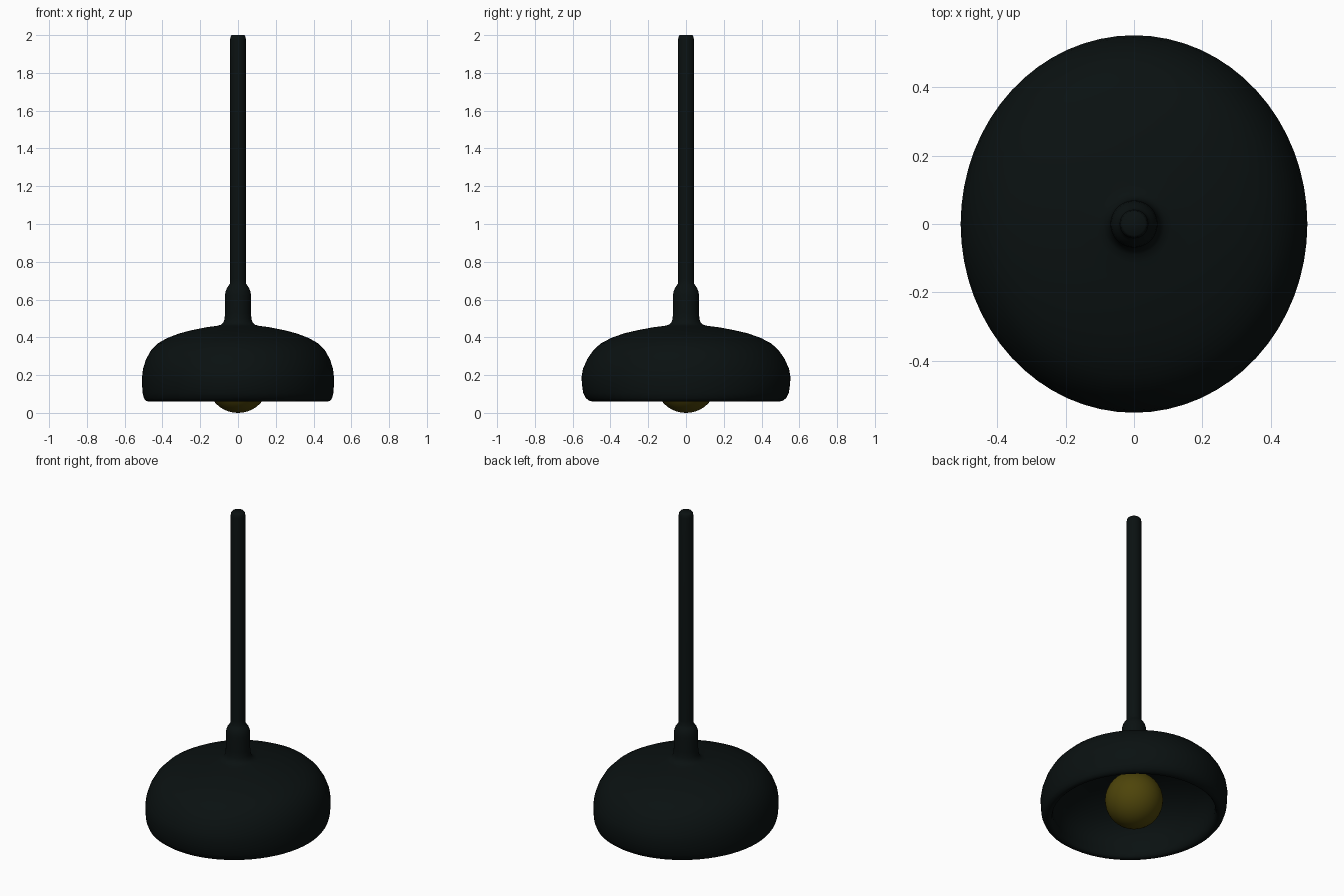
import bpy, bmesh, math

if "Cube" in bpy.data.objects:
    bpy.data.objects.remove(bpy.data.objects["Cube"])


def material(name, color):
    m = bpy.data.materials.new(name)
    m.diffuse_color = (*color, 1)
    m.use_nodes = True
    m.node_tree.nodes["Principled BSDF"].inputs["Base Color"].default_value = m.diffuse_color
    return m


def lathe(name, rings, mat, sides=48):
    """Loft elliptical rings (rx, ry, z); a zero radius makes a pole."""
    bm = bmesh.new()
    loops = []
    for rx, ry, z in rings:
        if rx == 0:
            loops.append([bm.verts.new((0, 0, z))] * sides)
        else:
            loops.append([bm.verts.new((rx * math.cos(2 * math.pi * i / sides),
                                        ry * math.sin(2 * math.pi * i / sides), z))
                          for i in range(sides)])
    for a, b in zip(loops, loops[1:]):
        for i in range(sides):
            j = (i + 1) % sides
            bm.faces.new(dict.fromkeys((a[i], a[j], b[j], b[i])))
    bmesh.ops.recalc_face_normals(bm, faces=bm.faces)
    me = bpy.data.meshes.new(name)
    bm.to_mesh(me)
    bm.free()
    ob = bpy.data.objects.new(name, me)
    bpy.context.collection.objects.link(ob)
    me.materials.append(mat)
    bpy.ops.object.select_all(action='DESELECT')
    ob.select_set(True)
    bpy.context.view_layer.objects.active = ob
    bpy.ops.object.shade_smooth_by_angle(angle=math.radians(60))
    return ob


dark = material("dark_metal", (0.003, 0.0055, 0.0055))
amber = material("amber_glass", (0.075, 0.058, 0.003))

# hollow dome, collar and hanging rod in one outline, from inside to outside
inner = [(0, 0, .40), (.15, .155, .392), (.25, .265, .37), (.34, .365, .325),
         (.40, .43, .27), (.433, .475, .21), (.443, .485, .15), (.442, .48, .11)]
rim = [(.445, .477, .088), (.452, .48, .07), (.463, .486, .062), (.475, .495, .06),
       (.488, .511, .064), (.498, .53, .078)]
outer = [(.505, .544, .105), (.508, .551, .15), (.508, .553, .19), (.503, .546, .232),
         (.487, .523, .284), (.461, .492, .33), (.423, .45, .369), (.373, .395, .397),
         (.31, .328, .421), (.24, .25, .439), (.17, .175, .453), (.11, .112, .461),
         (.09, .09, .467), (.078, .078, .478), (.071, .071, .497), (.069, .069, .53)]
stem = [(r, r, z) for r, z in [(.069, .62), (.066, .642), (.059, .66), (.05, .673),
                               (.043, .684), (.042, .71), (.042, 1.975), (.039, 1.993),
                               (.033, 2.0), (0, 2.0)]]
lathe("lamp_shade_and_rod", inner + rim + outer + stem, dark, 64)

# round bulb
R = .164
bulb = [(R * math.sin(t), R * math.sin(t), R - R * math.cos(t))
        for t in (math.pi * k / 20 for k in range(1, 20))]
lathe("bulb", [(0, 0, 0)] + bulb + [(0, 0, 2 * R)], amber, 40)

# socket joining bulb to shade
lathe("bulb_socket", [(r, r, z) for r, z in [(0, .31), (.05, .31), (.055, .32),
                                            (.055, .41), (0, .41)]], dark, 32)
